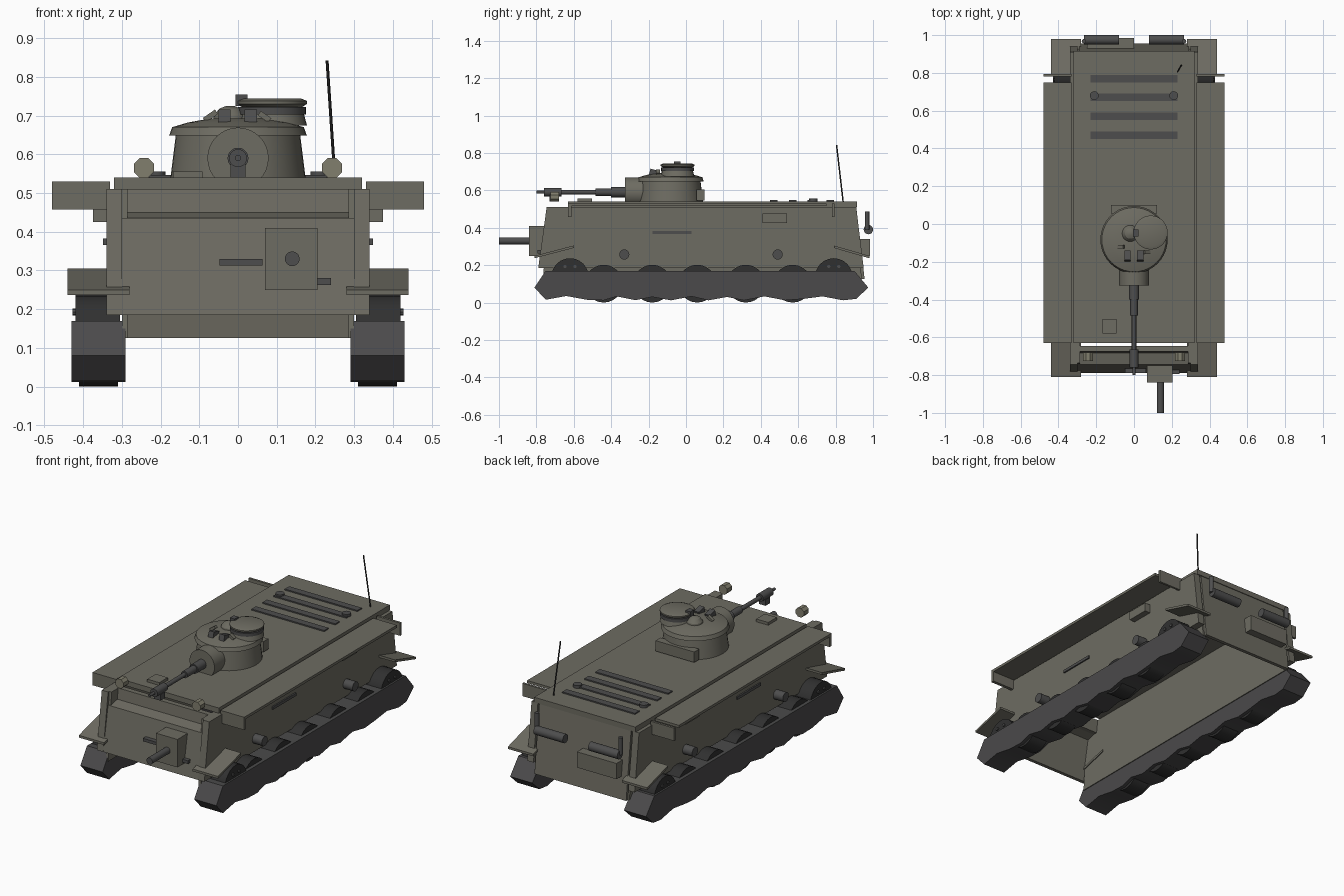
import bpy, bmesh, math
from mathutils import Vector, Matrix

if "Cube" in bpy.data.objects:
    bpy.data.objects.remove(bpy.data.objects["Cube"])


def colour(name, rgb):
    m = bpy.data.materials.new(name)
    m.diffuse_color = (*rgb, 1)
    m.use_nodes = True
    m.node_tree.nodes["Principled BSDF"].inputs["Base Color"].default_value = m.diffuse_color
    return m


HULL = colour("olive_grey", (0.155, 0.150, 0.122))
STEEL = colour("dark_steel", (0.075, 0.075, 0.075))
TRACK = colour("track_grey", (0.07, 0.068, 0.07))
RUBBER = colour("rubber", (0.03, 0.03, 0.03))
LAMP = colour("lamp", (0.22, 0.21, 0.155))


def finish(name, bm, mat):
    bmesh.ops.recalc_face_normals(bm, faces=bm.faces)
    me = bpy.data.meshes.new(name)
    bm.to_mesh(me)
    bm.free()
    me.materials.append(mat)
    ob = bpy.data.objects.new(name, me)
    bpy.context.collection.objects.link(ob)
    return ob


def box(name, x, y, z, mat=HULL, rot=None):
    """Box from ranges, optionally turned about its own centre by (angle, axis)."""
    bm = bmesh.new()
    bmesh.ops.create_cube(bm, size=1)
    c = Vector((sum(x) / 2, sum(y) / 2, sum(z) / 2))
    m = Matrix.Translation(c)
    if rot:
        m = m @ Matrix.Rotation(math.radians(rot[0]), 4, rot[1])
    m = m @ Matrix.Diagonal((abs(x[1] - x[0]), abs(y[1] - y[0]), abs(z[1] - z[0]), 1))
    bm.transform(m)
    return finish(name, bm, mat)


def rod(name, a, b, r, mat=STEEL, n=20, r2=None, turn=0):
    """Cylinder or cone from point a to point b."""
    a, b = Vector(a), Vector(b)
    d = b - a
    bm = bmesh.new()
    bmesh.ops.create_cone(bm, cap_ends=True, segments=n, radius1=r,
                          radius2=r if r2 is None else r2, depth=d.length)
    bm.transform(Matrix.Translation((a + b) / 2) @ d.to_track_quat('Z', 'Y').to_matrix().to_4x4()
                 @ Matrix.Rotation(turn, 4, 'Z'))
    return finish(name, bm, mat)


def profile(name, pts, x0, x1, mat=HULL):
    """Side outline of (y, z) points extruded from x0 to x1."""
    bm = bmesh.new()
    f = bm.faces.new([bm.verts.new((x0, y, z)) for y, z in pts])
    g = bmesh.ops.extrude_face_region(bm, geom=[f])["geom"]
    bmesh.ops.translate(bm, verts=[v for v in g if isinstance(v, bmesh.types.BMVert)],
                        vec=(x1 - x0, 0, 0))
    return finish(name, bm, mat)


def lathe(name, pts, cx, cy, mat=HULL, n=40):
    """Solid of revolution about a vertical axis from (radius, z) points."""
    bm = bmesh.new()
    rings = [[bm.verts.new((cx + r * math.cos(i * math.tau / n), cy + r * math.sin(i * math.tau / n), z))
              for i in range(n)] for r, z in pts]
    for lo, hi in zip(rings, rings[1:]):
        for i in range(n):
            j = (i + 1) % n
            bm.faces.new((lo[i], lo[j], hi[j], hi[i]))
    bm.faces.new(rings[0])
    bm.faces.new(rings[-1])
    return finish(name, bm, mat)


# Hull: separate plates, open underneath
profile("front_lower_plate", [(-.79, .185), (-.745, .435), (-.725, .435), (-.77, .185)], -.30, .30)
profile("front_ledge", [(-.745, .435), (-.68, .45), (-.68, .435), (-.735, .42)], -.30, .30)
profile("front_upper_plate", [(-.685, .435), (-.675, .51), (-.645, .51), (-.655, .435)], -.30, .30)
profile("rear_plate", [(.955, .125), (.91, .515), (.89, .515), (.935, .125)], -.29, .29)
box("deck", (-.32, .32), (-.63, .915), (.51, .54))

# Running gear outline: faceted belt with a gently zigzag ground run
belt = [(-.75, .17), (-.81, .08), (-.75, .015), (-.64, .035), (-.53, .015), (-.44, .012), (-.37, .033),
        (-.27, .013), (-.18, .03), (-.08, .012), (.03, .033), (.12, .012), (.22, .03), (.31, .012),
        (.42, .033), (.53, .012), (.63, .02), (.73, .033), (.84, .012), (.91, .02), (.975, .08), (.90, .17)]

for s, side in ((1, "right"), (-1, "left")):
    profile(f"{side}_side_plate", [(-.79, .185), (-.745, .51), (.91, .51), (.95, .185)], s * .30, s * .34)
    profile(f"{side}_inner_wall", [(-.765, .125), (-.735, .51), (.90, .51), (.94, .125)], s * .285, s * .30)
    # Fenders and mudguards
    box(f"{side}_fender", (s * .33, s * .48), (-.625, .75), (.515, .53))
    box(f"{side}_fender_front_end", (s * .33, s * .48), (-.63, -.612), (.457, .53))
    box(f"{side}_fender_rear_end", (s * .33, s * .48), (.78, .793), (.457, .53))
    profile(f"{side}_front_flap", [(-.81, .237), (-.60, .292), (-.60, .305), (-.81, .25)], s * .28, s * .44)
    profile(f"{side}_rear_flap", [(.98, .237), (.79, .292), (.79, .305), (.98, .25)], s * .28, s * .44)
    # Side fittings
    box(f"{side}_side_box", (s * .34, s * .375), (.41, .54), (.425, .475))
    box(f"{side}_side_bar", (s * .34, s * .348), (-.18, .03), (.366, .382), STEEL)
    for y in (-.33, .49):
        rod(f"{side}_return_roller", (s * .33, y, .257), (s * .40, y, .257), .027)
    # Tracks and wheels
    profile(f"{side}_track", belt, s * .29, s * .43, TRACK)
    for y in (-.44, -.18, .06, .32, .57):
        rod(f"{side}_road_wheel", (s * .31, y, .101), (s * .41, y, .101), .101, RUBBER, 24)
    for y in (-.62, .79):
        rod(f"{side}_end_wheel", (s * .305, y, .137), (s * .42, y, .137), .1, RUBBER, 24)
        for k in (-.027, .027):
            rod(f"{side}_wheel_bolt", (s * .42, y + k, .193), (s * .427, y + k, .193), .009, STEEL, 8)
    # Headlights, deck caps and exhausts
    rod(f"{side}_headlight", (s * .243, -.725, .565), (s * .243, -.68, .565), .028, LAMP, 8, turn=math.pi / 8)
    rod(f"{side}_deck_cap", (s * .21, .68, .54), (s * .21, .68, .556), .023, STEEL)
    rod(f"{side}_exhaust", (s * .08, .975, .39), (s * .265, .975, .39), .025, STEEL)
    rod(f"{side}_exhaust_stack", (s * .265, .968, .39), (s * .265, .968, .488), .012, STEEL, 12)

# Bow gun, vision slot and latch
box("bow_gun_housing", (.07, .205), (-.84, -.74), (.25, .41))
rod("bow_gun_barrel", (.14, -1, .33), (.14, -.83, .33), .019)
box("front_vision_slot", (-.048, .063), (-.79, -.75), (.313, .33), STEEL)
box("front_latch", (.205, .24), (-.795, -.76), (.262, .28), STEEL)

# Deck details
for y in (.47, .57, .67, .77):
    box("engine_vent", (-.23, .23), (y - .02, y + .02), (.538, .547), STEEL)
box("deck_hatch", (-.168, -.092), (-.58, -.503), (.54, .556))
box("rear_box", (-.25, 0), (.925, .985), (.25, .34))
rod("antenna", (.25, .84, .54), (.23, .805, .842), .004, RUBBER, 8)

# Turret
TY = -.083
lathe("turret_body", [(.175, .535), (.16, .655)], 0, TY)
lathe("turret_roof", [(.178, .648), (.17, .67), (.13, .682), (.075, .692)], 0, TY)
box("turret_bin", (-.122, .122), (.055, .1), (.545, .605))
rod("mantlet", (0, -.325, .59), (0, -.2, .59), .079, HULL, 32)

# Main gun, stepped along its length
for name, y0, y1, r in (("gun_sleeve", -.40, -.31, .027), ("gun_collar", -.485, -.39, .02),
                        ("gun_tube", -.70, -.47, .012), ("muzzle_brake", -.76, -.665, .023),
                        ("muzzle_tip", -.80, -.75, .008)):
    rod(name, (0, y0, .59), (0, y1, .59), r)
box("muzzle_bracket", (-.02, .02), (-.73, -.69), (.54, .575), STEEL)

# Commander cupola
CX, CY = .088, -.045
lathe("cupola_base", [(.09, .675), (.082, .705)], CX, CY, HULL, 28)
lathe("cupola_ring", [(.088, .703), (.088, .722)], CX, CY, STEEL, 28)
lathe("cupola_hatch", [(.075, .72), (.09, .73), (.09, .738), (.075, .744)], CX, CY, HULL, 28)
box("cupola_latch", (-.006, .024), (-.065, -.03), (.725, .754), STEEL)

# Turret roof fittings
lathe("roof_vent", [(.045, .68), (.042, .70), (.028, .718), (.01, .725)], -.02, -.05, HULL, 20)
for x in (-.035, .033):
    box("periscope", (x - .016, x + .016), (-.195, -.145), (.675, .71), STEEL, (-15, 'X'))
box("left_roof_flap", (-.09, -.052), (-.13, -.11), (.692, .706), HULL, (-35, 'Y'))
box("right_roof_flap", (.052, .085), (-.16, -.14), (.69, .704), HULL, (35, 'Y'))

# Smooth the round parts while keeping edges crisp
for ob in bpy.context.collection.objects:
    ob.select_set(True)
    bpy.context.view_layer.objects.active = ob
bpy.ops.object.shade_smooth_by_angle(angle=math.radians(25))
